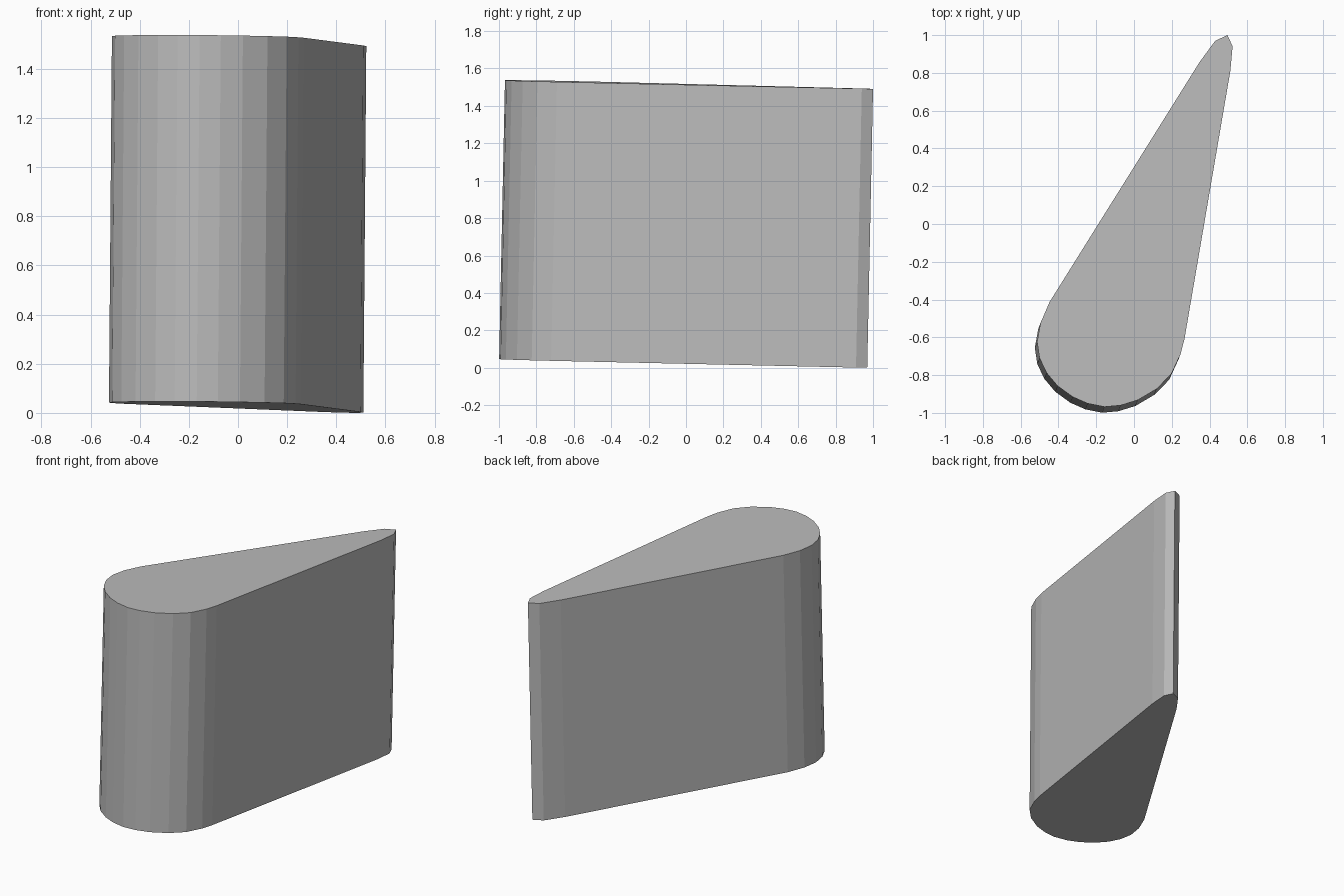
import bpy
import bmesh
from mathutils import Vector

cube = bpy.data.objects.get("Cube")
if cube:
    bpy.data.objects.remove(cube, do_unlink=True)

grey = bpy.data.materials.new("plain grey")
grey.use_nodes = True
colour = (0.5, 0.5, 0.5, 1.0)
grey.diffuse_color = colour
grey.node_tree.nodes["Principled BSDF"].inputs["Base Color"].default_value = colour

# Teardrop outline of the upper end, counter-clockwise from the narrow tip
narrow_end = [(0.522, 0.94), (0.495, 1.0), (0.43, 0.97), (0.347, 0.857)]
round_end = [(-0.447, -0.413), (-0.495, -0.524), (-0.513, -0.624), (-0.5, -0.71),
             (-0.463, -0.788), (-0.405, -0.857), (-0.325, -0.915), (-0.246, -0.95),
             (-0.156, -0.968), (-0.07, -0.96), (0.02, -0.932), (0.12, -0.873),
             (0.198, -0.794), (0.246, -0.69), (0.267, -0.61)]
straight_side = [(0.51, 0.81)]
outline = narrow_end + round_end + straight_side

# The slightly leaning axis runs square to both flat ends
axis = Vector((0.012, 0.031, 1.491))


def top_point(x, y):
    return Vector((x, y, 1.515 - (axis.x * x + axis.y * y) / axis.z))


# Teardrop column: cap face extruded down along the axis
bm = bmesh.new()
cap = bm.faces.new([bm.verts.new(top_point(x, y)) for x, y in outline])
extruded = bmesh.ops.extrude_face_region(bm, geom=[cap], use_keep_orig=True)
lower = [v for v in extruded["geom"] if isinstance(v, bmesh.types.BMVert)]
bmesh.ops.translate(bm, verts=lower, vec=-axis)
bmesh.ops.recalc_face_normals(bm, faces=bm.faces)

# Rest the lowest corner on the ground
drop = min(v.co.z for v in bm.verts)
bmesh.ops.translate(bm, verts=bm.verts, vec=(0, 0, -drop))

mesh = bpy.data.meshes.new("teardrop_column")
bm.to_mesh(mesh)
bm.free()
mesh.materials.append(grey)
column = bpy.data.objects.new("teardrop_column", mesh)
bpy.context.collection.objects.link(column)
